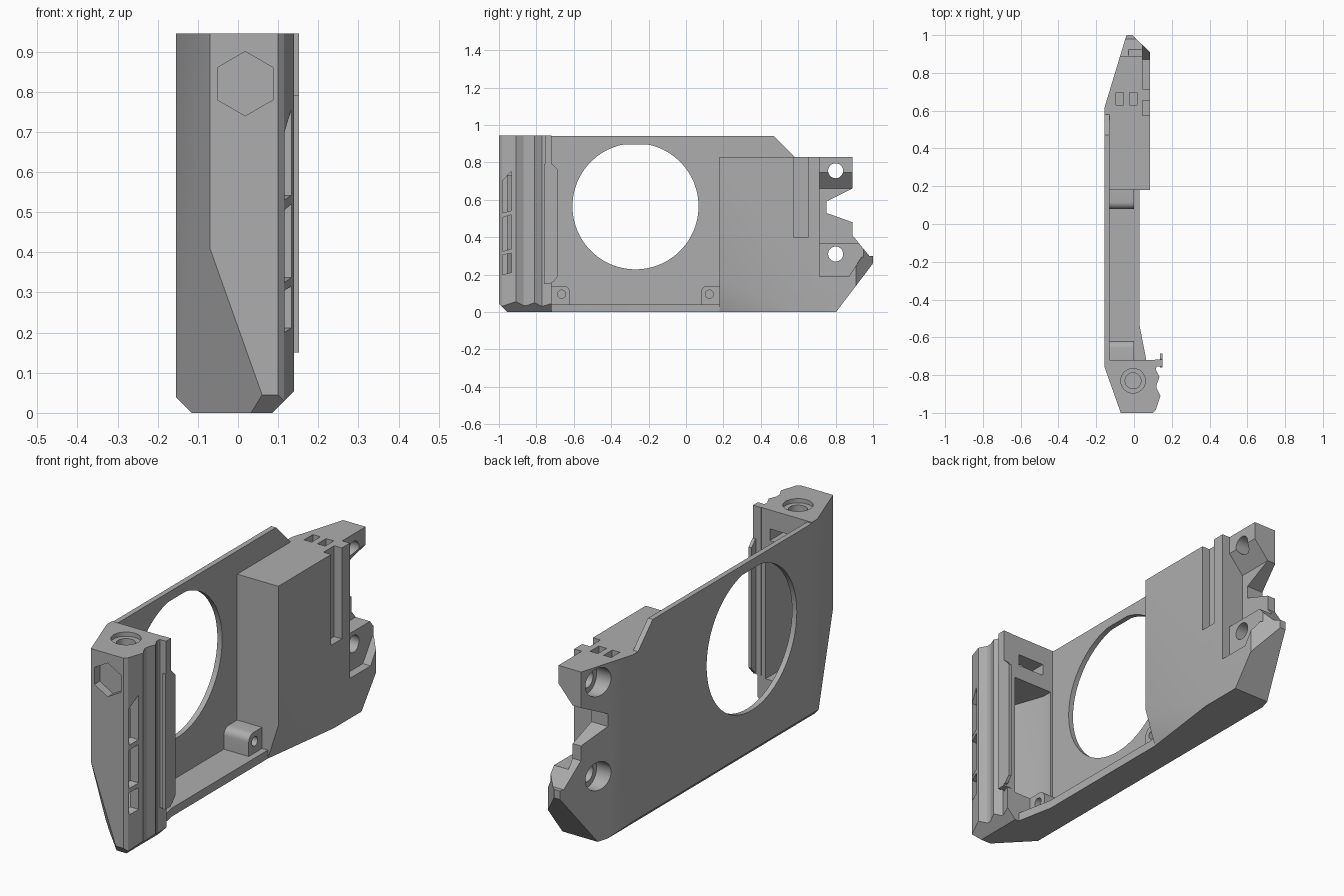
import bpy, bmesh, math
from mathutils import Vector

cube = bpy.data.objects.get("Cube")
if cube:
    bpy.data.objects.remove(cube, do_unlink=True)

grey = bpy.data.materials.new("plain_grey")
grey.use_nodes = True
COLOUR = (0.42, 0.42, 0.42, 1)
grey.diffuse_color = COLOUR
grey.node_tree.nodes["Principled BSDF"].inputs["Base Color"].default_value = COLOUR


def prism(name, pts, axis, lo, hi):
    """Extrude a 2D outline along an axis; outlines are (y,z), (x,z) or (x,y)."""
    def place(p, d):
        return {"x": (d, p[0], p[1]), "y": (p[0], d, p[1]), "z": (p[0], p[1], d)}[axis]
    bm = bmesh.new()
    base = bm.faces.new([bm.verts.new(place(p, lo)) for p in pts])
    out = bmesh.ops.extrude_face_region(bm, geom=[base])
    shift = Vector(place((0, 0), hi - lo))
    bmesh.ops.translate(bm, vec=shift, verts=[v for v in out["geom"] if isinstance(v, bmesh.types.BMVert)])
    bmesh.ops.recalc_face_normals(bm, faces=bm.faces)
    mesh = bpy.data.meshes.new(name)
    bm.to_mesh(mesh)
    bm.free()
    mesh.materials.append(grey)
    obj = bpy.data.objects.new(name, mesh)
    bpy.context.collection.objects.link(obj)
    return obj


def rect(a0, b0, a1, b1):
    return [(a0, b0), (a1, b0), (a1, b1), (a0, b1)]


def ring(a, b, r, n=48, turn=0.0):
    return [(a + r * math.cos(turn + i * math.tau / n), b + r * math.sin(turn + i * math.tau / n))
            for i in range(n)]


def shave(obj, point, normal):
    """Cut a convex corner away with a plane and close the cut."""
    bm = bmesh.new()
    bm.from_mesh(obj.data)
    out = bmesh.ops.bisect_plane(bm, geom=bm.verts[:] + bm.edges[:] + bm.faces[:], dist=1e-5,
                                 plane_co=point, plane_no=Vector(normal).normalized(), clear_outer=True)
    edges = [e for e in bm.edges if e.is_boundary]
    if edges:
        bmesh.ops.holes_fill(bm, edges=edges, sides=0)
    bmesh.ops.recalc_face_normals(bm, faces=bm.faces)
    bm.to_mesh(obj.data)
    bm.free()


def cut(obj, pts, axis, lo, hi, planes=()):
    """Subtract a prism from a part."""
    cutter = prism("cutter", pts, axis, lo, hi)
    cutter.hide_render = True
    for p, n in planes:
        shave(cutter, p, n)
    mod = obj.modifiers.new("cut", "BOOLEAN")
    mod.operation, mod.solver, mod.object = "DIFFERENCE", "EXACT", cutter
    bpy.context.view_layer.update()
    mesh = bpy.data.meshes.new_from_object(obj.evaluated_get(bpy.context.evaluated_depsgraph_get()))
    obj.modifiers.clear()
    obj.data = mesh
    bpy.data.objects.remove(cutter, do_unlink=True)


OUTER_EDGE = ((-0.155, 0, 0.04), (-1, 0, -1))

# Thin side wall with a large flat-topped round opening
wall = prism("side_wall", [(-0.72, 0), (0.18, 0), (0.18, 0.83), (0.58, 0.83), (0.47, 0.94), (-0.72, 0.94)],
             "x", -0.155, -0.13)
shave(wall, *OUTER_EDGE)
cut(wall, [(y, min(z, 0.895)) for y, z in ring(-0.27, 0.565, 0.337, 96)
           if z < 0.895 or abs(y + 0.27) > 0.03], "x", -0.3, 0)

# Floor rail, widening towards the front post
rail = prism("floor_rail", [(-0.155, -0.72), (0.065, -0.72), (0.03, -0.54), (0.03, 0.18), (-0.155, 0.18)],
             "z", 0, 0.04)
shave(rail, *OUTER_EDGE)

# Screw bosses on the rail
for label, y0, rounded in (("front", -0.72, 1), ("rear", 0.18, -1)):
    corner = [(y0 + rounded * (0.065 + 0.035 * math.cos(t * math.pi / 12)),
               0.105 + 0.035 * math.sin(t * math.pi / 12)) for t in range(7)]
    boss = prism(label + "_screw_boss", [(y0, 0.03), (y0 + rounded * 0.1, 0.03)] + corner + [(y0, 0.14)],
                 "x", -0.135, 0)
    cut(boss, ring(y0 + rounded * 0.055, 0.095, 0.022, 24), "x", -0.1, 0.1)

# Front post
post = prism("front_post", [(-0.155, -0.72), (-0.155, -0.76), (-0.07, -1), (0.1, -1), (0.115, -0.985),
                            (0.14, -0.91), (0.12, -0.87), (0.12, -0.85), (0.135, -0.81),
                            (0.115, -0.77), (0.13, -0.72)], "z", 0, 0.945)
SLANT = (-0.0876, -0.0843, -0.0312)
shave(post, (-0.07, -1, 0.41), SLANT)
shave(post, (0, -1, 0.045), (0, -1, -1))
shave(post, (0.13, 0, 0.045), (1, 0, -1))
shave(post, *OUTER_EDGE)
# Hollow inside of the post, nut slot, top bolt hole and hexagonal pocket
cut(post, [(-0.12, -0.7), (-0.12, -0.77), (-0.055, -0.955), (0.088, -0.955), (0.088, -0.7)], "z", 0.14, 0.73,
    [(Vector((-0.07, -1, 0.41)) - Vector(SLANT).normalized() * 0.025, SLANT)])
cut(post, rect(-0.075, 0.8, 0.065, 0.855), "y", -0.91, -0.7)
cut(post, ring(-0.005, -0.83, 0.065), "z", 0.925, 1)
cut(post, ring(-0.005, -0.83, 0.042), "z", 0.82, 1)
cut(post, ring(0.018, 0.82, 0.08, 6, math.pi / 6), "y", -1.1, -0.96)
# Side windows of the post
for z0, z1, z2 in ((0.2, 0.305, 0.315), (0.325, 0.505, 0.52), (0.53, 0.7, 0.755)):
    cut(post, [(-0.982, z0), (-0.932, z0 + 0.012), (-0.932, z2), (-0.982, z1)], "x", 0.06, 0.2)

# Upright fin along the inner edge of the post
prism("post_fin", [(-0.76, 0.15), (-0.71, 0.16), (-0.685, 0.19), (-0.685, 0.76), (-0.715, 0.79), (-0.76, 0.79)],
      "x", 0.137, 0.152)
prism("post_fin_web", rect(0.11, -0.755, 0.152, -0.718), "z", 0.15, 0.945)

# Rear housing block
housing = prism("rear_housing", [(-0.155, 0.18), (0.085, 0.18), (0.085, 0.91), (-0.01, 1), (-0.04, 1),
                                 (-0.155, 0.62)], "z", 0, 0.83)
shave(housing, (0, 0.81, 0.01), (0, 0.25, -0.19))
shave(housing, (0.03, 0.18, 0), (0.0714, -0.0094, -0.0231))
shave(housing, *OUTER_EDGE)
# Rear notch between the two lugs
cut(housing, [(1.1, 0.3), (0.98, 0.3), (0.89, 0.41), (0.89, 0.48), (0.75, 0.53), (0.75, 0.59),
              (0.89, 0.66), (0.89, 0.9), (1.1, 0.9)], "x", -0.4, 0.4)
# Stepped recess on the inner side of the lugs
cut(housing, [(0.715, 0.19), (0.87, 0.19), (0.94, 0.295), (1.1, 0.295), (1.1, 0.9), (0.715, 0.9)],
    "x", 0.045, 0.3)
cut(housing, [(0.055, 0.757), (-0.03, 0.66), (-0.03, 0.37), (0.055, 0.37)], "y", 0.715, 1.1)
# Vertical channel and top slots
cut(housing, rect(0.575, 0.4, 0.655, 0.9), "x", 0.045, 0.3)
for x0 in (-0.095, -0.025):
    cut(housing, rect(x0, 0.63, x0 + 0.04, 0.695), "z", 0.77, 0.9)
# Lug holes, counterbored from the outside
for z in (0.755, 0.31):
    cut(housing, ring(0.8, z, 0.067), "x", -0.4, -0.045)
    cut(housing, ring(0.8, z, 0.04), "x", -0.4, 0.4)

# Smooth bores, crisp edges
bpy.ops.object.select_all(action="DESELECT")
for obj in bpy.context.collection.objects:
    if obj.type == "MESH" and grey.name in obj.data.materials:
        obj.select_set(True)
        bpy.context.view_layer.objects.active = obj
bpy.ops.object.shade_smooth_by_angle(angle=math.radians(20))
